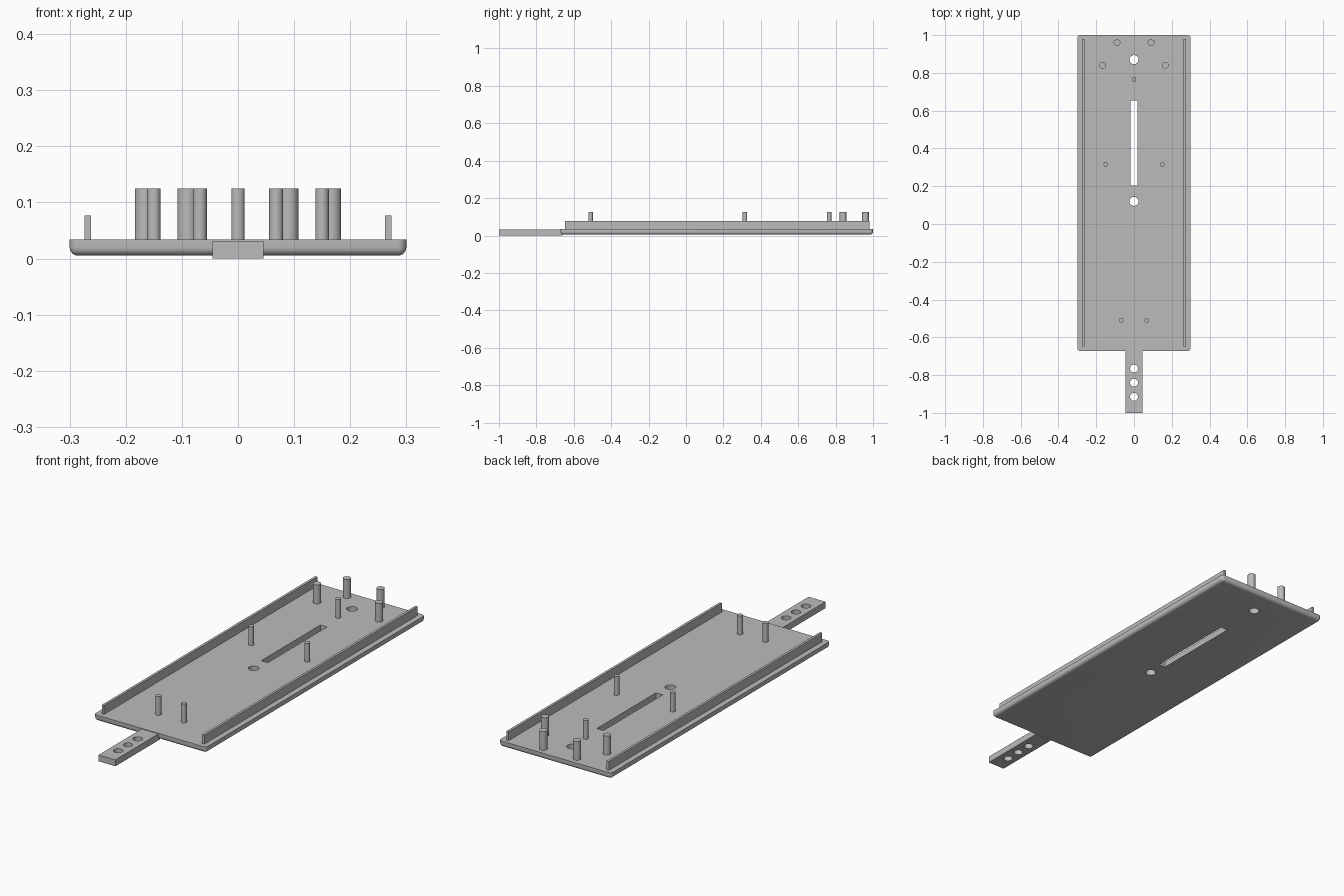
import bpy, bmesh, math

cube = bpy.data.objects.get("Cube")
if cube:
    bpy.data.objects.remove(cube, do_unlink=True)

GREY = (0.5, 0.5, 0.5, 1)
grey = bpy.data.materials.new("plain grey")
grey.use_nodes = True
grey.diffuse_color = GREY
grey.node_tree.nodes["Principled BSDF"].inputs["Base Color"].default_value = GREY


def finish(name, bm):
    mesh = bpy.data.meshes.new(name)
    bm.to_mesh(mesh)
    bm.free()
    mesh.materials.append(grey)
    obj = bpy.data.objects.new(name, mesh)
    bpy.context.collection.objects.link(obj)
    return obj


def box(name, x0, x1, y0, y1, z0, z1, radius=0):
    bm = bmesh.new()
    bmesh.ops.create_cube(bm, size=1)
    for v in bm.verts:
        v.co = (x1 if v.co.x > 0 else x0, y1 if v.co.y > 0 else y0,
                z1 if v.co.z > 0 else z0)
    if radius:
        # round every edge except the flat top rim
        edges = [e for e in bm.edges if min(v.co.z for v in e.verts) < z1 - 1e-4]
        bmesh.ops.bevel(bm, geom=edges, offset=radius, segments=6,
                        profile=0.5, affect='EDGES')
    return finish(name, bm)


def cylinder(name, x, y, z0, z1, r):
    bm = bmesh.new()
    bmesh.ops.create_cone(bm, cap_ends=True, segments=32, radius1=r, radius2=r,
                          depth=z1 - z0)
    bmesh.ops.translate(bm, verts=bm.verts, vec=(x, y, (z0 + z1) / 2))
    return finish(name, bm)


def cut(target, cutters):
    bpy.context.view_layer.objects.active = target
    for c in cutters:
        c.hide_render = True
        mod = target.modifiers.new("cut", 'BOOLEAN')
        mod.operation = 'DIFFERENCE'
        mod.solver = 'EXACT'
        mod.object = c
        bpy.ops.object.modifier_apply(modifier=mod.name)
        bpy.data.objects.remove(c, do_unlink=True)


TOP = 0.034
parts = []

# Base plate with two round holes and a long slot
plate = box("base_plate", -0.3, 0.3, -0.672, 1, 0.005, TOP, 0.015)
cut(plate, [cylinder("hole_cutter", 0, y, -0.1, 0.2, 0.024) for y in (0.12, 0.87)]
    + [box("slot_cutter", -0.018, 0.018, 0.203, 0.655, -0.1, 0.2)])
parts.append(plate)

# Front tongue with three holes
tongue = box("front_tongue", -0.045, 0.045, -1, -0.66, 0, 0.031)
cut(tongue, [cylinder("hole_cutter", 0, y, -0.1, 0.2, 0.021)
             for y in (-0.765, -0.84, -0.915)])
parts.append(tongue)

# Side rails and mirrored pegs
PEGS = [("rear_peg", 0.09, 0.96, 0.018), ("outer_peg", 0.166, 0.84, 0.018),
        ("middle_peg", 0.15, 0.315, 0.012), ("front_peg", 0.068, -0.51, 0.0125)]
for side, s in (("left", 1), ("right", -1)):
    x0, x1 = sorted((s * 0.262, s * 0.274))
    parts.append(box(side + "_rail", x0, x1, -0.648, 0.98, TOP - 0.01, 0.077))
    for name, x, y, r in PEGS:
        parts.append(cylinder(side + "_" + name, s * x, y, TOP - 0.01, 0.125, r))
parts.append(cylinder("centre_peg", 0, 0.765, TOP - 0.01, 0.125, 0.012))

# Smooth round walls, crisp edges
bpy.ops.object.select_all(action='DESELECT')
for p in parts:
    p.select_set(True)
bpy.context.view_layer.objects.active = plate
bpy.ops.object.shade_smooth_by_angle(angle=math.radians(30))
